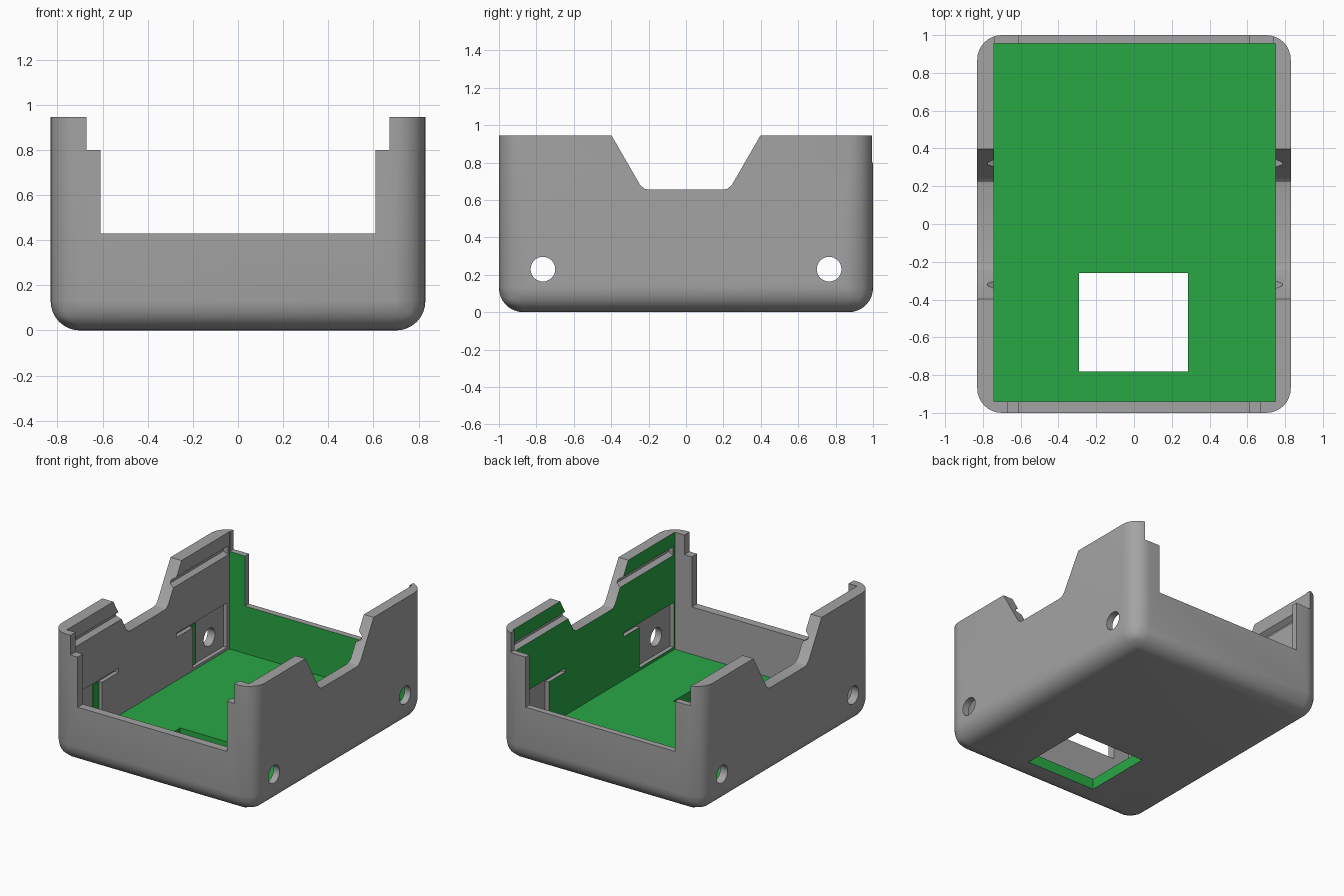
import bpy, bmesh, math

if "Cube" in bpy.data.objects:
    bpy.data.objects.remove(bpy.data.objects["Cube"])


def material(name, rgb):
    m = bpy.data.materials.new(name)
    m.diffuse_color = (*rgb, 1)
    m.use_nodes = True
    m.node_tree.nodes["Principled BSDF"].inputs["Base Color"].default_value = m.diffuse_color
    return m


def make_object(name, bm):
    bmesh.ops.recalc_face_normals(bm, faces=bm.faces)
    me = bpy.data.meshes.new(name)
    bm.to_mesh(me)
    bm.free()
    ob = bpy.data.objects.new(name, me)
    bpy.context.collection.objects.link(ob)
    return ob


def prism_x(profile, x0, x1):
    """Extrude a closed (y, z) profile along x."""
    bm = bmesh.new()
    f = bm.faces.new([bm.verts.new((x0, y, z)) for y, z in profile])
    r = bmesh.ops.extrude_face_region(bm, geom=[f])
    for v in r["geom"]:
        if isinstance(v, bmesh.types.BMVert):
            v.co.x = x1
    return bm


def box(x0, x1, y0, y1, z0, z1):
    return prism_x([(y0, z0), (y1, z0), (y1, z1), (y0, z1)], x0, x1)


grey = material("grey_plastic", (0.37, 0.37, 0.37))
green = material("green_lining", (0.022, 0.386, 0.06))

# Outer shell block with rounded corners and rounded bottom edges
TOP = 0.945
bm = box(-0.83, 0.83, -1, 1, 0, TOP)
edges = [e for e in bm.edges if not all(v.co.z > TOP - 0.01 for v in e.verts)]
bmesh.ops.bevel(bm, geom=edges, offset=0.13, segments=8, profile=0.5, affect='EDGES')
case = make_object("case", bm)

cutters = [
    box(-0.74, 0.75, -0.94, 0.955, 0.08, 1.2),       # cavity
    box(-0.29, 0.285, -0.78, -0.26, -0.1, 0.2),      # floor window
    box(-0.61, 0.61, -1.2, 1.2, 0.43, 1.2),          # end openings
    box(-0.67, 0.67, -1.2, -0.9, 0.80, 1.2),         # lid stop, front
    box(-0.735, 0.735, 0.9, 1.2, 0.80, 1.2),         # lid entry, back
]
# Side wall notches
half = [(0.195, 0.655), (0.222, 0.66), (0.245, 0.68), (0.43, 1.0)]
cutters.append(prism_x([(-y, z) for y, z in reversed(half)] + half, -1, 1))
# Lid rails: sloped grooves along both side walls
for s, inner in ((-1, 0.74), (1, 0.75)):
    bm = bmesh.new()
    pts = [(inner - 0.02, 0.775), (inner, 0.78), (inner + 0.035, 0.80),
           (inner + 0.035, 0.82), (inner, 0.845), (inner - 0.02, 0.85)]
    f = bm.faces.new([bm.verts.new((s * x, -0.92, z)) for x, z in pts])
    r = bmesh.ops.extrude_face_region(bm, geom=[f])
    for v in r["geom"]:
        if isinstance(v, bmesh.types.BMVert):
            v.co.y = 0.94
    cutters.append(bm)
# Round side holes and the L-shaped recesses around them
for e in (-1, 1):
    cutters.append(prism_x([(e * 0.765 + 0.066 * math.cos(i * math.pi / 16),
                             0.23 + 0.066 * math.sin(i * math.pi / 16))
                            for i in range(32)], -1, 1))
    ell = [(0.93, 0.10), (0.53, 0.10), (0.53, 0.40),
           (0.34, 0.40), (0.34, 0.43), (0.93, 0.43)]
    for x0, x1 in ((-0.77, -0.70), (0.70, 0.78)):
        cutters.append(prism_x([(e * y, z) for y, z in ell], x0, x1))

helpers = []
for i, bm in enumerate(cutters):
    c = make_object("cutter_%d" % i, bm)
    c.hide_render = True
    helpers.append(c)
    mod = case.modifiers.new("cut", 'BOOLEAN')
    mod.operation, mod.solver, mod.object = 'DIFFERENCE', 'EXACT', c

# Bake the cuts and drop the helpers
dg = bpy.context.evaluated_depsgraph_get()
dg.update()
mesh = bpy.data.meshes.new_from_object(case.evaluated_get(dg))
case.modifiers.clear()
case.data = mesh
for c in helpers:
    bpy.data.objects.remove(c)

# Green lining on the floor, window rim, right wall, back wall and slits
mesh.materials.clear()
mesh.materials.append(grey)
mesh.materials.append(green)
for p in mesh.polygons:
    x, y, z = p.center
    n = p.normal
    floor = n.z > 0.9 and abs(z - 0.08) < 0.005
    rim = z < 0.079 and abs(x) < 0.3 and -0.79 < y < -0.25 and abs(n.z) < 0.1
    right = n.x < -0.9 and abs(x - 0.75) < 0.004
    back = n.y < -0.9 and abs(y - 0.955) < 0.004
    p.material_index = int(floor or rim or right or back)

# Green strips at the ends of the left wall recesses
for s, name in ((-1, "front_strip"), (1, "back_strip")):
    a, b = sorted((s * 0.53, s * 0.60))
    strip = make_object(name, box(-0.772, -0.764, a, b, 0.10, 0.40))
    strip.data.materials.append(green)

bpy.ops.object.select_all(action='DESELECT')
case.select_set(True)
bpy.context.view_layer.objects.active = case
bpy.ops.object.shade_smooth_by_angle(angle=math.radians(30))
